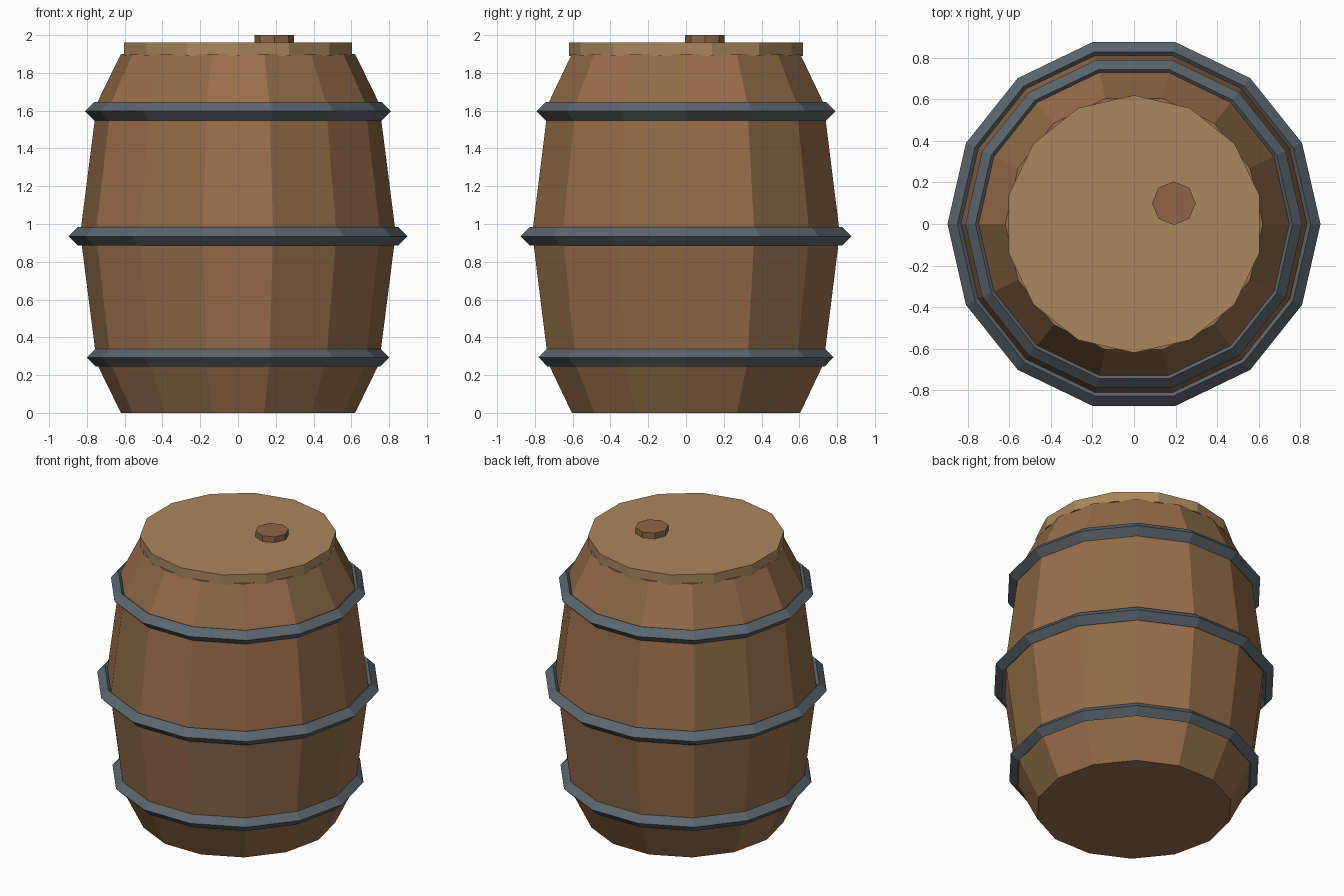
import bpy, bmesh
from math import sin, cos, pi

if "Cube" in bpy.data.objects:
    bpy.data.objects.remove(bpy.data.objects["Cube"])

SIDES = 14


def material(name, rgb):
    m = bpy.data.materials.new(name)
    m.diffuse_color = (*rgb, 1)
    m.use_nodes = True
    m.node_tree.nodes["Principled BSDF"].inputs["Base Color"].default_value = m.diffuse_color
    return m


RED_WOOD = material("red_wood", (0.33, 0.156, 0.072))
BROWN_WOOD = material("brown_wood", (0.275, 0.144, 0.061))
PALE_WOOD = material("pale_wood", (0.40, 0.24, 0.11))
BUNG_WOOD = material("bung_wood", (0.27, 0.13, 0.062))
IRON = material("iron", (0.107, 0.133, 0.156))


def lathe(name, profile, mats, sides=SIDES, turn=0.0, closed=False, at=(0, 0)):
    """Faceted turned form; materials alternate from stave to stave."""
    bm = bmesh.new()
    rings = []
    for r, z in profile:
        rings.append([bm.verts.new((r * cos(2 * pi * i / sides + turn),
                                    r * sin(2 * pi * i / sides + turn), z))
                      for i in range(sides)])
    pairs = list(zip(rings, rings[1:]))
    if closed:
        pairs.append((rings[-1], rings[0]))
    else:
        bm.faces.new(rings[0][::-1])
        bm.faces.new(rings[-1])
    for a, b in pairs:
        for i in range(sides):
            j = (i + 1) % sides
            f = bm.faces.new((a[i], a[j], b[j], b[i]))
            f.material_index = i % len(mats)
    bmesh.ops.recalc_face_normals(bm, faces=bm.faces)
    me = bpy.data.meshes.new(name)
    bm.to_mesh(me)
    bm.free()
    for m in mats:
        me.materials.append(m)
    ob = bpy.data.objects.new(name, me)
    ob.location = (*at, 0)
    bpy.context.collection.objects.link(ob)
    return ob


# Bulging body of alternating staves
lathe("barrel_body", [(0.62, 0), (0.747, 0.26), (0.835, 0.95),
                      (0.747, 1.64), (0.62, 1.90)], [RED_WOOD, BROWN_WOOD])

# Iron hoops with a diamond cross-section
T = 0.048
for name, r, z in (("lower_hoop", 0.753, 0.294),
                   ("middle_hoop", 0.85, 0.935),
                   ("upper_hoop", 0.763, 1.597)):
    lathe(name, [(r + T, z), (r, z + T), (r - T, z), (r, z - T)],
          [IRON], closed=True)

# Lid, turned half a side against the staves
lathe("lid", [(0.62, 1.89), (0.62, 1.96)], [PALE_WOOD], turn=pi / SIDES)

# Octagonal bung
lathe("bung", [(0.105, 1.94), (0.105, 2.0)], [BUNG_WOOD], sides=8, at=(0.192, 0.10))
